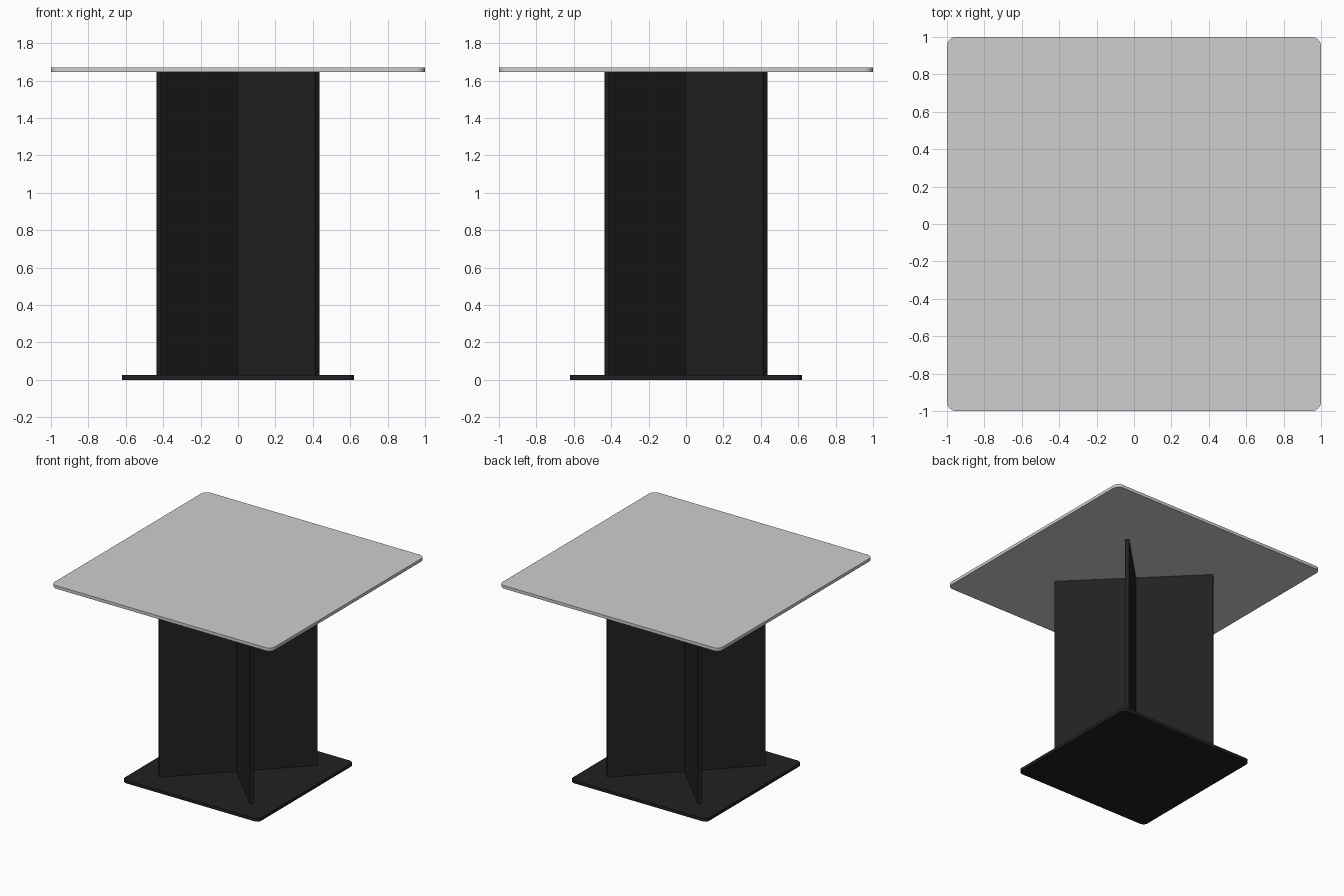
import bpy, bmesh, math
from mathutils import Matrix

if "Cube" in bpy.data.objects:
    bpy.data.objects.remove(bpy.data.objects["Cube"])


def material(name, value):
    m = bpy.data.materials.new(name)
    m.diffuse_color = (value, value, value, 1)
    m.use_nodes = True
    m.node_tree.nodes["Principled BSDF"].inputs["Base Color"].default_value = m.diffuse_color
    return m


def prism(name, profile, z0, z1, mat):
    """Extrude a flat outline from z0 up to z1."""
    bm = bmesh.new()
    face = bm.faces.new([bm.verts.new((x, y, z0)) for x, y in profile])
    ext = bmesh.ops.extrude_face_region(bm, geom=[face])
    top = [v for v in ext["geom"] if isinstance(v, bmesh.types.BMVert)]
    bmesh.ops.translate(bm, verts=top, vec=(0, 0, z1 - z0))
    bmesh.ops.recalc_face_normals(bm, faces=bm.faces)
    mesh = bpy.data.meshes.new(name)
    bm.to_mesh(mesh)
    bm.free()
    mesh.materials.append(mat)
    obj = bpy.data.objects.new(name, mesh)
    bpy.context.collection.objects.link(obj)
    bpy.context.view_layer.objects.active = obj
    obj.select_set(True)
    bpy.ops.object.shade_smooth_by_angle(angle=math.radians(30))
    obj.select_set(False)
    return obj


def rounded_square(half, radius, steps=8):
    """Square outline with rounded corners."""
    pts = []
    for q in range(4):
        mid = math.radians(45 + 90 * q)
        cx = math.copysign(half - radius, math.cos(mid))
        cy = math.copysign(half - radius, math.sin(mid))
        for i in range(steps + 1):
            a = math.radians(90 * q + 90 * i / steps)
            pts.append((cx + radius * math.cos(a), cy + radius * math.sin(a)))
    return pts


def cross(half_length, half_thick):
    """Plus-shaped outline turned onto the diagonals."""
    arm = [(half_length, -half_thick), (half_length, half_thick),
           (half_thick, half_thick)]
    pts = []
    for q in range(4):
        a = math.radians(45 + 90 * q)
        c, s = math.cos(a), math.sin(a)
        pts += [(x * c - y * s, x * s + y * c) for x, y in arm]
    return pts


light_grey = material("light grey", 0.62)
black = material("black", 0.015)

# Base plate, crossed pedestal panels and tabletop
prism("base_plate", rounded_square(0.62, 0.04), 0.0, 0.025, black)
prism("pedestal_panels", cross(0.6, 0.016), 0.025, 1.645, black)
prism("tabletop", rounded_square(1.0, 0.05), 1.645, 1.67, light_grey)
